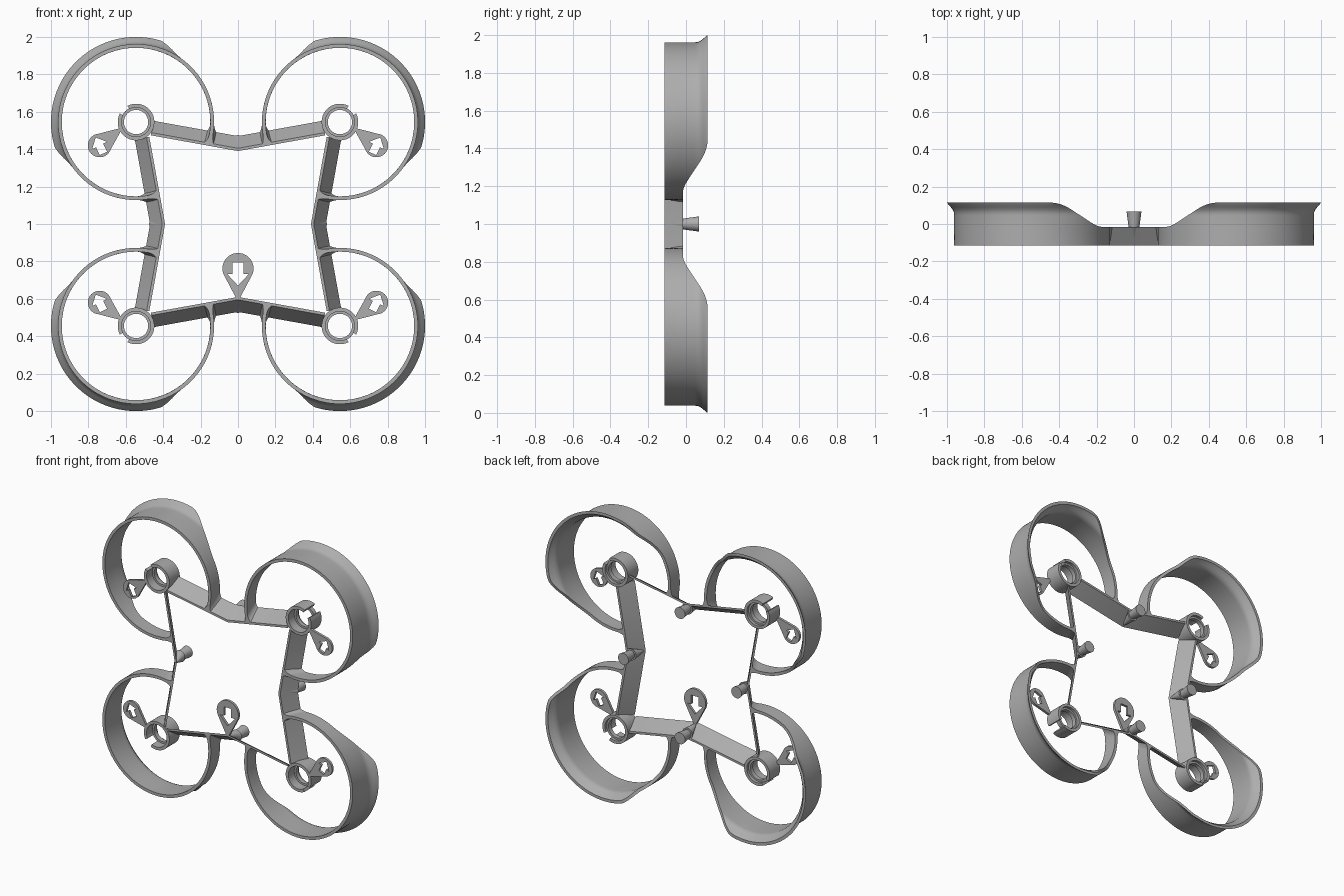
import bpy, bmesh, math
from mathutils import Matrix, Vector

if "Cube" in bpy.data.objects:
    bpy.data.objects.remove(bpy.data.objects["Cube"])

grey = bpy.data.materials.new("plain_grey")
grey.use_nodes = True
grey.diffuse_color = (0.42, 0.42, 0.42, 1)
grey.node_tree.nodes["Principled BSDF"].inputs["Base Color"].default_value = (0.42, 0.42, 0.42, 1)

FRONT, DECK, BACK = -0.115, -0.015, 0.115   # depth levels
M = 0.545                                   # motor offset from the middle
QUADS = {"upper_left": (1, 1), "upper_right": (-1, 1),
         "lower_left": (1, -1), "lower_right": (-1, -1)}
SIDES = {"top": 0, "left": 90, "bottom": 180, "right": 270}


def finish(obj):
    bpy.ops.object.select_all(action='DESELECT')
    obj.select_set(True)
    bpy.context.view_layer.objects.active = obj
    if obj.type == 'CURVE':
        bpy.ops.object.convert(target='MESH')
    obj.data.materials.clear()
    obj.data.materials.append(grey)
    bpy.ops.object.shade_smooth_by_angle(angle=math.radians(30))


def mesh_part(name, bm, place):
    """Place a part built around the frame centre, then lift it to stand on the floor."""
    bm.transform(Matrix.Translation((0, 0, 1)) @ place)
    bmesh.ops.recalc_face_normals(bm, faces=bm.faces)
    mesh = bpy.data.meshes.new(name)
    bm.to_mesh(mesh)
    bm.free()
    obj = bpy.data.objects.new(name, mesh)
    bpy.context.collection.objects.link(obj)
    finish(obj)


def plate(name, loops, y0, y1):
    """Flat shape in x,z with optional hole loops, extruded along y."""
    cu = bpy.data.curves.new(name, 'CURVE')
    cu.dimensions, cu.fill_mode, cu.extrude = '2D', 'BOTH', (y1 - y0) / 2
    for loop in loops:
        sp = cu.splines.new('POLY')
        sp.points.add(len(loop) - 1)
        for p, (x, z) in zip(sp.points, loop):
            p.co = (x, z, 0, 1)
        sp.use_cyclic_u = True
    obj = bpy.data.objects.new(name, cu)
    obj.rotation_euler = (math.pi / 2, 0, 0)
    obj.location = (0, (y0 + y1) / 2, 1)
    bpy.context.collection.objects.link(obj)
    finish(obj)


def arc(cx, cz, r, a0, a1, n=40):
    return [(cx + r * math.cos(a0 + (a1 - a0) * i / n),
             cz + r * math.sin(a0 + (a1 - a0) * i / n)) for i in range(n + 1)]


def bridge(bm, loops):
    """Skin a row of equal closed cross-sections and cap both ends."""
    rows = [[bm.verts.new(p) for p in loop] for loop in loops]
    n = len(rows[0])
    for a, b in zip(rows, rows[1:]):
        for i in range(n):
            bm.faces.new((a[i], a[(i + 1) % n], b[(i + 1) % n], b[i]))
    for end in (rows[0], rows[-1]):
        bm.faces.new(end)


# Propeller guards: tall flared wall outside, low wall near the arms
LEVELS = (0, 0.4, 0.7, 0.77, 0.83, 0.89, 0.95, 1)


def guard_section(s):
    angle = abs(s) * 148
    t = min(1, max(0, (angle - 58) / 54))
    top = BACK + (DECK - BACK) * t * t * (3 - 2 * t)
    fillet = 0.018 * max(0, (abs(s) - 0.95) / 0.05) ** 2
    outer, inner = [], []
    for lv in LEVELS:
        y = FRONT + (top - FRONT) * lv
        end = 152 - 9 * min(1, (y - FRONT) / (DECK - FRONT))
        a = math.radians(45 + s * end)
        flare = 0.038 * min(1, max(0, (y - 0.055) / 0.055)) ** 1.7
        for side, r in ((outer, 0.417 + fillet), (inner, 0.397 - fillet)):
            side.append((M + (r + flare) * math.cos(a), y, M + (r + flare) * math.sin(a)))
    return outer + inner[::-1]


for quad, (sx, sz) in QUADS.items():
    bm = bmesh.new()
    bridge(bm, [guard_section(i / 90) for i in range(-90, 91)])
    mesh_part("guard_" + quad, bm, Matrix.Diagonal((sx, 1, sz, 1)))

# Slanted arms, each bent at its middle, with a peg on the back
for side, deg in SIDES.items():
    turn = Matrix.Rotation(math.radians(deg), 4, 'Y')
    bm = bmesh.new()
    bridge(bm, [[(x, FRONT, 0.39 + rise), (x, FRONT, 0.405 + rise),
                 (x, DECK, 0.47 + rise), (x, DECK, 0.455 + rise)]
                for x, rise in ((-0.465, 0.084), (0, 0), (0.465, 0.084))])
    mesh_part("arm_" + side, bm, turn)

    bm = bmesh.new()
    bmesh.ops.create_cone(bm, cap_ends=True, segments=32, radius1=0.028, radius2=0.04, depth=0.09,
                          matrix=Matrix.Translation((0, 0.023, 0.435)) @ Matrix.Rotation(-math.pi / 2, 4, 'X'))
    mesh_part("peg_" + side, bm, turn)

    bm = bmesh.new()
    bmesh.ops.create_cone(bm, cap_ends=True, segments=32, radius1=0.004, radius2=0.04, depth=0.095,
                          matrix=Matrix.Rotation(-math.pi / 2, 4, 'X'))
    for v in bm.verts:
        v.co += Vector((0, -0.0625, 0.418 + v.co.y * 0.36))
    mesh_part("peg_gusset_" + side, bm, turn)


# Tags: drop-shaped plates with an arrow hole
def tag(name, centre, tip, r, arrow_angle, shift):
    c, t = Vector(centre), Vector(tip)
    aim = math.atan2(t.y - c.y, t.x - c.x)
    side = Vector((-math.sin(aim), math.cos(aim))) * 0.008
    drop = arc(c.x, c.y, r, aim + 1, aim + 2 * math.pi - 1)
    drop += [tuple(t - side), tuple(t + side)]
    half = [(-0.75, 0.34), (0, 0.34), (0, 0.7)]
    shape = half + [(0.75, 0)] + [(u, -v) for u, v in reversed(half)]
    f = Vector((math.cos(arrow_angle), math.sin(arrow_angle)))
    hole = [(c.x + r * ((u + shift) * f.x - v * f.y), c.y + r * ((u + shift) * f.y + v * f.x))
            for u, v in shape]
    plate(name, [drop, hole], FRONT, FRONT + 0.018)


tag("tag_bottom", (0, -0.238), (0, -0.4), 0.083, -math.pi / 2, 0.35)

# Motor mounts: split sleeve with an inner lip
for quad, (sx, sz) in QUADS.items():
    cx, cz = sx * M, sz * M
    out = math.atan2(sz, sx)
    gap = 0.3
    sleeve = arc(cx, cz, 0.098, out + gap, out + 2 * math.pi - gap)
    sleeve += arc(cx, cz, 0.078, out + 2 * math.pi - gap, out + gap)
    plate("motor_mount_" + quad, [sleeve], FRONT, 0.0)
    plate("motor_lip_" + quad, [arc(cx, cz, 0.082, 0, 2 * math.pi)[:-1],
                                arc(cx, cz, 0.065, 0, 2 * math.pi)[:-1]], -0.05, -0.02)
    tag("tag_" + quad, (sx * 0.74, sz * 0.42), (sx * 0.63, sz * 0.505), 0.063,
        math.pi / 2 - sx * 0.45, 0)
